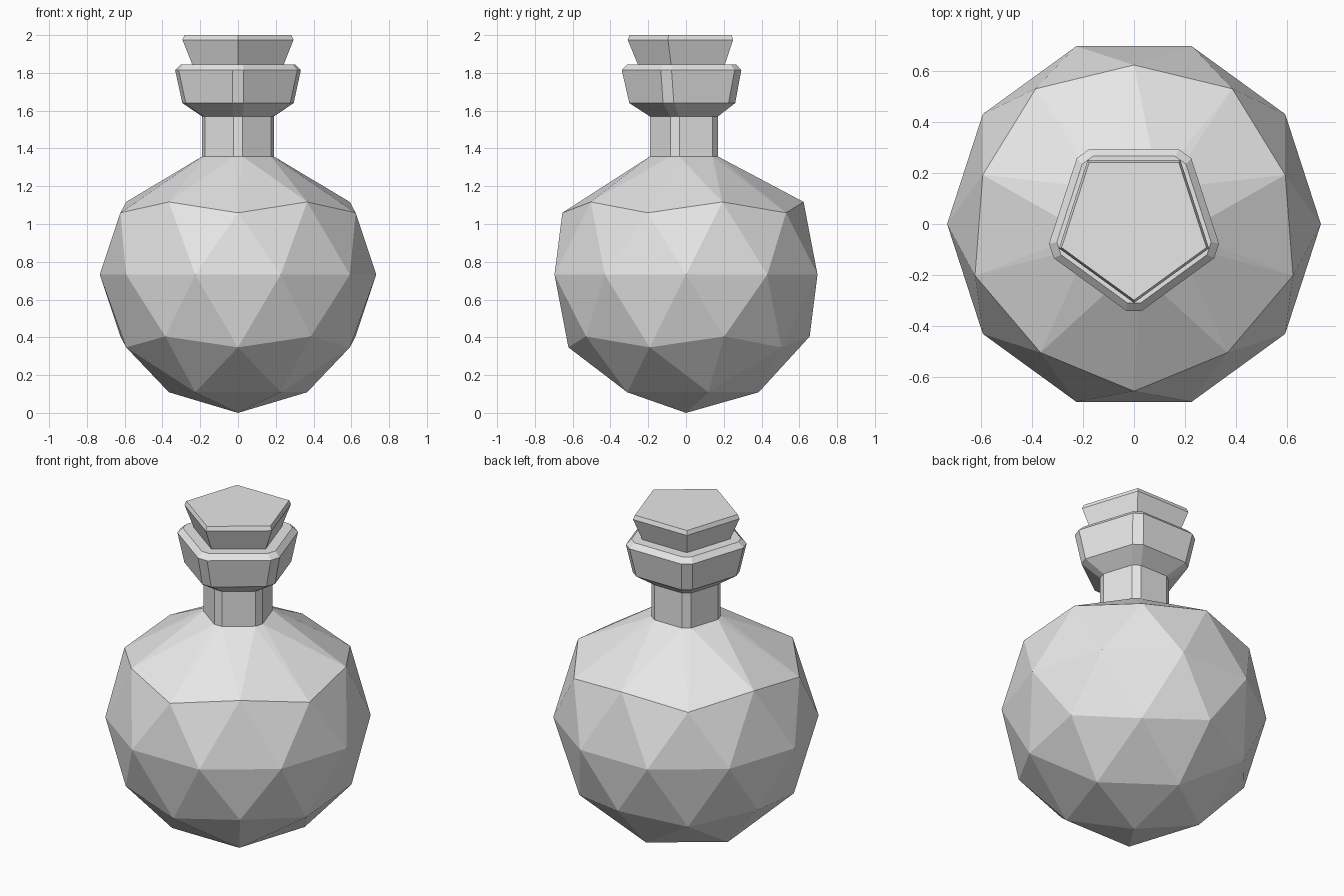
import bpy, bmesh
from math import sin, cos, tan, pi, atan2
from mathutils import Matrix, Vector

cube = bpy.data.objects.get("Cube")
if cube:
    bpy.data.objects.remove(cube, do_unlink=True)

grey = bpy.data.materials.new("pale_grey")
grey.use_nodes = True
grey.diffuse_color = (0.8, 0.8, 0.8, 1)
grey.node_tree.nodes["Principled BSDF"].inputs["Base Color"].default_value = (0.8, 0.8, 0.8, 1)

R = 0.732  # bulb radius, also its centre height


def pentagon(bm, radius, z, cut=0.0):
    """Ring of a pentagon pointing to the front, corners chamfered by cut."""
    verts = []
    for k in range(5):
        a = -pi / 2 + k * 2 * pi / 5
        out = Vector((cos(a), sin(a), 0))
        side = Vector((-sin(a), cos(a), 0))
        c = out * (radius - cut / tan(pi * 0.3)) + Vector((0, 0, z))
        for s in ((-1, 1) if cut else (0,)):
            verts.append(bm.verts.new(c + side * s * cut))
    return verts


def bridge(bm, low, high):
    n = len(low)
    for i in range(n):
        j = (i + 1) % n
        bm.faces.new((low[i], low[j], high[j], high[i]))


def stack(bm, rings):
    for low, high in zip(rings, rings[1:]):
        bridge(bm, low, high)
    bm.faces.new(rings[-1])


def finish(bm, name):
    bmesh.ops.recalc_face_normals(bm, faces=bm.faces)
    mesh = bpy.data.meshes.new(name)
    bm.to_mesh(mesh)
    bm.free()
    mesh.materials.append(grey)
    bpy.context.collection.objects.link(bpy.data.objects.new(name, mesh))


# Bulb: faceted sphere with its crown opened
bm = bmesh.new()
bmesh.ops.create_icosphere(bm, subdivisions=2, radius=R,
                           matrix=Matrix.Translation((0, 0, R)) @ Matrix.Rotation(-pi / 2, 4, 'Z'))
crown = [v for v in bm.verts if v.co.z > 1.7 * R]
bmesh.ops.delete(bm, geom=crown, context='VERTS')
rim = {v for e in bm.edges if e.is_boundary for v in e.verts}
rim = sorted(rim, key=lambda v: (atan2(v.co.y, v.co.x) + pi / 2 + 0.1) % (2 * pi))

# Neck and flared collar
profile = [(0.21, 1.357, 0.025), (0.21, 1.57, 0.025), (0.322, 1.64, 0.03),
           (0.362, 1.815, 0.03), (0.328, 1.845, 0.026)]
rings = [pentagon(bm, *p) for p in profile]
stack(bm, rings)

# Shoulders: fan the neck's foot out to the bulb rim
foot = rings[0]
for k in range(5):
    a, b, c = foot[2 * k], foot[2 * k + 1], foot[(2 * k + 2) % 10]
    before, corner, after = rim[2 * k - 1], rim[2 * k], rim[2 * k + 1]
    for tri in ((a, corner, b), (before, corner, a), (corner, after, b), (b, after, c)):
        bm.faces.new(tri)
finish(bm, "flask")

# Stopper, widening upward with a small bevelled top
bm = bmesh.new()
rings = [pentagon(bm, r, z) for r, z in ((0.245, 1.82), (0.255, 1.845), (0.309, 1.975), (0.298, 2.0))]
stack(bm, rings)
bm.faces.new(rings[0][::-1])
finish(bm, "stopper")
